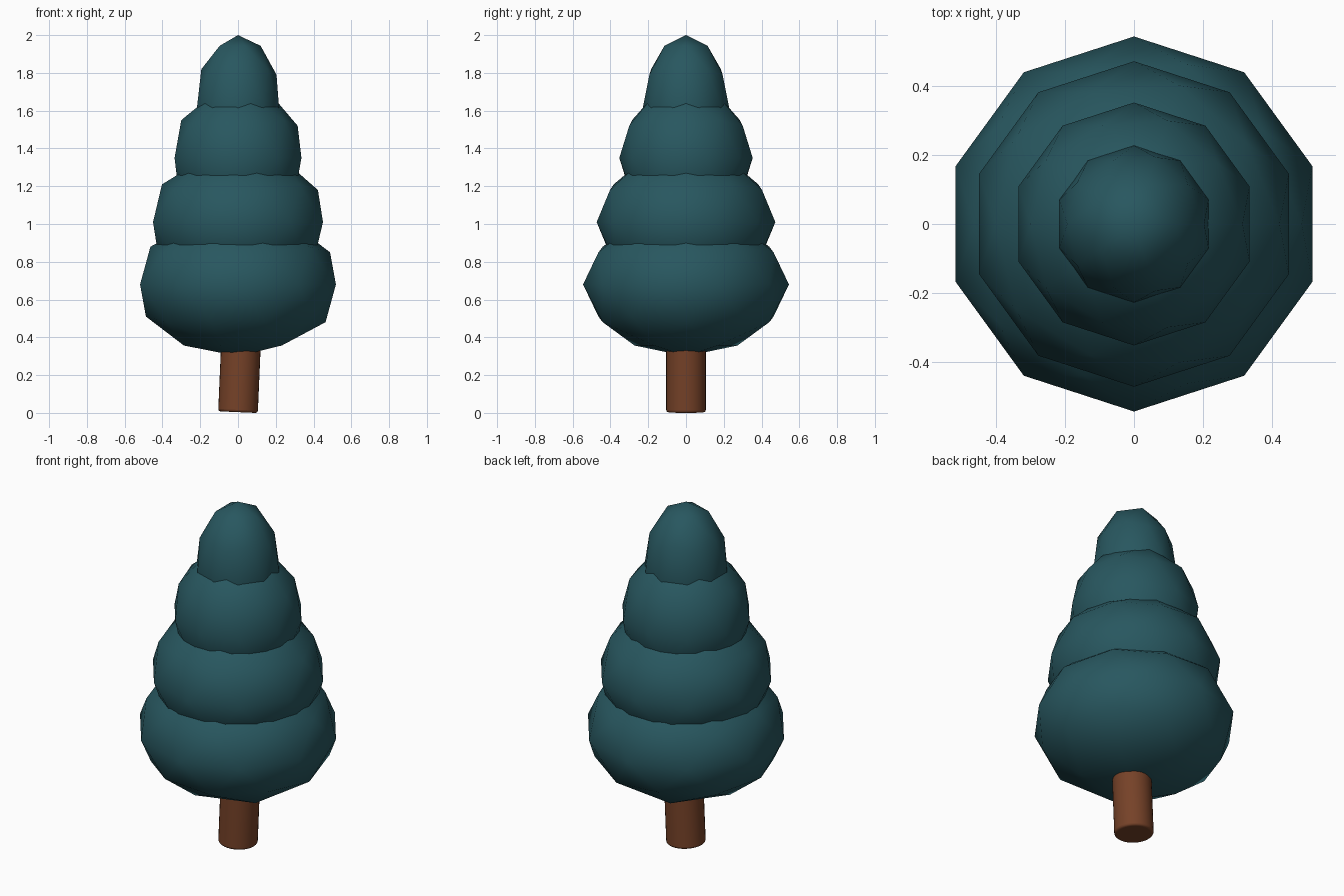
import bpy, math

if "Cube" in bpy.data.objects:
    bpy.data.objects.remove(bpy.data.objects["Cube"])


def material(name, colour):
    m = bpy.data.materials.new(name)
    m.diffuse_color = (*colour, 1)
    m.use_nodes = True
    m.node_tree.nodes["Principled BSDF"].inputs["Base Color"].default_value = m.diffuse_color
    return m


teal = material("dark teal foliage", (0.021, 0.095, 0.115))
brown = material("brown bark", (0.18, 0.054, 0.021))


def finish(obj, name, mat):
    obj.name = name
    obj.data.materials.append(mat)
    bpy.ops.object.transform_apply(location=False, rotation=True, scale=True)


# Foliage: four stacked, smooth low-poly blobs (centre height, radius)
tiers = [(0.68, 0.545), (1.01, 0.473), (1.35, 0.353), (1.62, 0.228)]
for i, (z, r) in enumerate(tiers):
    bpy.ops.mesh.primitive_ico_sphere_add(subdivisions=2, radius=1, location=(0, 0, z))
    blob = bpy.context.object
    blob.scale = (r, r, 0.38)
    finish(blob, f"foliage_tier_{i + 1}", teal)
    bpy.ops.object.shade_smooth()

# Trunk: slightly leaning cylinder with softened rims
lean = math.radians(2.5)
length = 0.6
bpy.ops.mesh.primitive_cylinder_add(
    vertices=32, radius=0.105, depth=length,
    location=(math.sin(lean) * length / 2, 0, 0.009 + math.cos(lean) * length / 2 - 0.005),
    rotation=(0, lean, 0))
trunk = bpy.context.object
finish(trunk, "trunk", brown)
bevel = trunk.modifiers.new("soft rim", 'BEVEL')
bevel.width = 0.012
bevel.segments = 3
bevel.limit_method = 'ANGLE'
bevel.angle_limit = math.radians(40)
bpy.ops.object.shade_smooth_by_angle(angle=math.radians(40))
